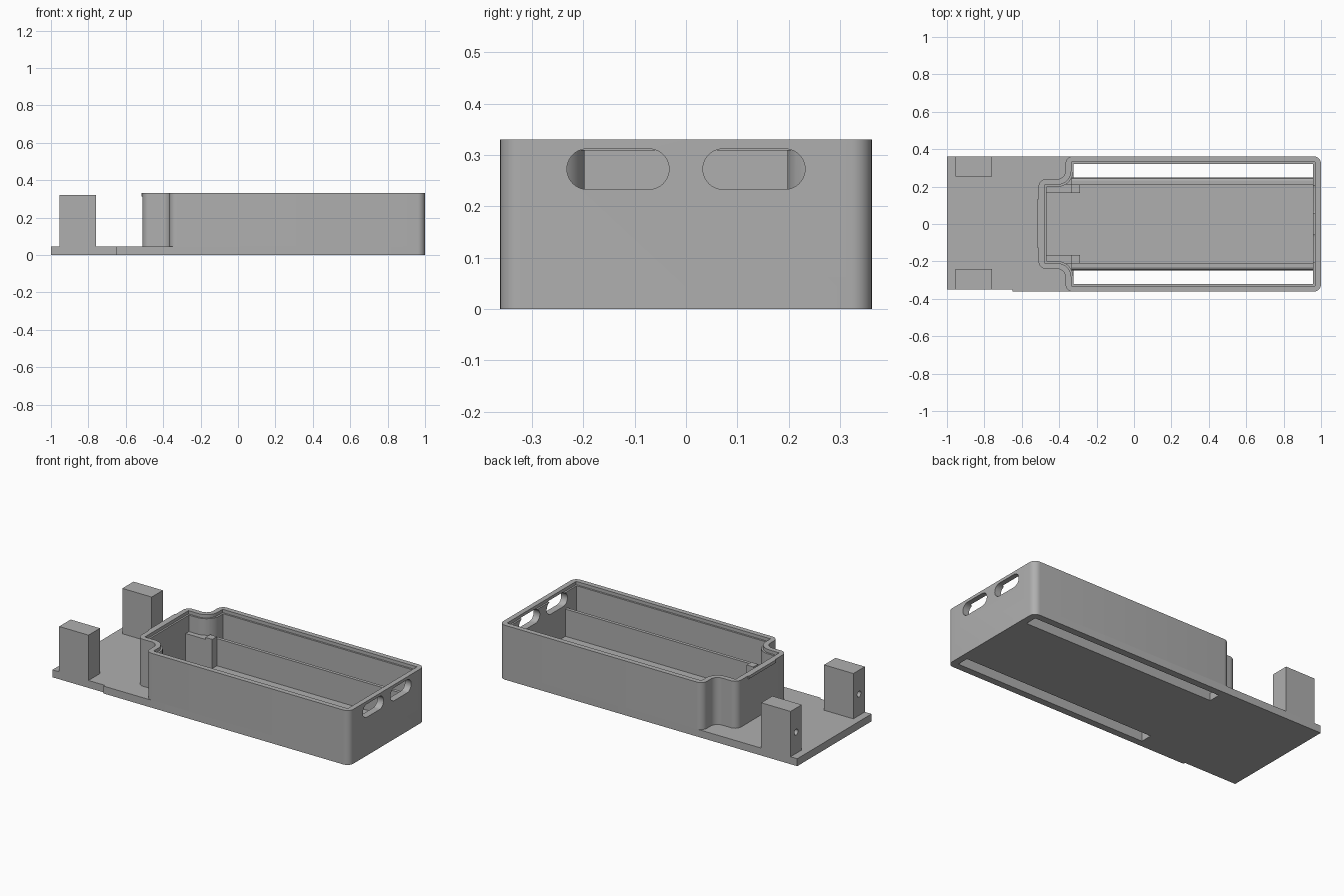
import bpy, bmesh, math
from mathutils import Vector

cube = bpy.data.objects.get("Cube")
if cube:
    bpy.data.objects.remove(cube, do_unlink=True)

grey = bpy.data.materials.new("plain grey")
grey.use_nodes = True
colour = (0.43, 0.43, 0.43, 1)
grey.diffuse_color = colour
grey.node_tree.nodes["Principled BSDF"].inputs["Base Color"].default_value = colour

FLOOR, TOP, W, WALL = 0.045, 0.33, 0.362, 0.042


def rounded(corners, steps=8):
    """Turn (x, y, radius) corners into an outline with filleted corners."""
    pts = []
    for i, (x, y, r) in enumerate(corners):
        p = Vector((x, y))
        if r == 0:
            pts.append(p)
            continue
        a = (Vector(corners[i - 1][:2]) - p).normalized()
        b = (Vector(corners[(i + 1) % len(corners)][:2]) - p).normalized()
        centre = p + (a + b) * r
        for k in range(steps + 1):
            t = k / steps * math.pi / 2
            pts.append(centre - b * r * math.cos(t) - a * r * math.sin(t))
    return pts


def prism(name, pts, lo, hi, axis="z"):
    """Extrude an outline along z, or a (y, z) outline along x."""
    bm = bmesh.new()
    place = (lambda p: (p[0], p[1], lo)) if axis == "z" else (lambda p: (lo, p[0], p[1]))
    face = bm.faces.new([bm.verts.new(place(p)) for p in pts])
    ext = bmesh.ops.extrude_face_region(bm, geom=[face])
    move = (0, 0, hi - lo) if axis == "z" else (hi - lo, 0, 0)
    verts = [g for g in ext["geom"] if isinstance(g, bmesh.types.BMVert)]
    bmesh.ops.translate(bm, verts=verts, vec=move)
    bmesh.ops.recalc_face_normals(bm, faces=bm.faces)
    mesh = bpy.data.meshes.new(name)
    bm.to_mesh(mesh)
    bm.free()
    mesh.materials.append(grey)
    ob = bpy.data.objects.new(name, mesh)
    bpy.context.collection.objects.link(ob)
    return ob


def box(name, x0, x1, y0, y1, z0, z1):
    return prism(name, [(x0, y0), (x1, y0), (x1, y1), (x0, y1)], z0, z1)


def cut(ob, *cutters):
    """Subtract the cutters for good and remove them."""
    bpy.ops.object.select_all(action="DESELECT")
    bpy.context.view_layer.objects.active = ob
    ob.select_set(True)
    for c in cutters:
        mod = ob.modifiers.new("cut", "BOOLEAN")
        mod.operation, mod.solver, mod.object = "DIFFERENCE", "EXACT", c
        bpy.ops.object.modifier_apply(modifier=mod.name)
        bpy.data.objects.remove(c, do_unlink=True)
    bpy.ops.object.shade_smooth_by_angle(angle=math.radians(30))


def case_outline(d, inner):
    """Wide case with a narrower neck at -x, inset by d."""
    r = 0.0 if inner else 0.04
    half = [(1 - d, W - d, r), (-0.366 + d, W - d, r),
            (-0.366 + d, 0.24 - d, 0.045 + d), (-0.51 + d, 0.24 - d, r)]
    return rounded(half + [(x, -y, q) for x, y, q in reversed(half)])


# Base plate with two long floor slots
plate = prism("base_plate", rounded([
    (1, -W, 0.04), (1, W, 0.04), (-1, W, 0), (-1, -0.35, 0),
    (-0.65, -0.35, 0), (-0.65, -W, 0)]), 0, FLOOR)
cut(plate, *[box("slot_cutter", -0.324, 0.958, min(s * 0.248, s * 0.32),
                 max(s * 0.248, s * 0.32), -0.1, 0.1) for s in (-1, 1)])

# Case wall, hollowed, with a rim rebate and two openings in the end
wall = prism("case_wall", case_outline(0, False), FLOOR, TOP)
cutters = [prism("hollow_cutter", case_outline(WALL, True), 0, 0.5),
           prism("rebate_cutter", case_outline(0.031, True), TOP - 0.02, 0.5)]
for s in (-1, 1):
    y0, y1 = sorted((s * 0.033, s * 0.232))
    port = rounded([(y0, 0.233, 0.0394), (y1, 0.233, 0.0394),
                    (y1, 0.312, 0.0394), (y0, 0.312, 0.0394)], 10)
    cutters.append(prism("port_cutter", port, 0.9, 1.1, "x"))
cut(wall, *cutters)

# Thin catch on the outside of the neck
box("neck_catch", -0.516, -0.505, -0.127, 0.133, 0.312, TOP)

# Inner rails and the brackets that hold their ends
for s, side in ((1, "left"), (-1, "right")):
    profile = [(s * y, z) for y, z in (
        (0.212, FLOOR), (0.248, FLOOR), (0.248, 0.19), (0.243, 0.203),
        (0.232, 0.21), (0.212, 0.21))]
    prism(side + "_rail", profile, -0.335, 0.958, "x")
    y0, y1 = sorted((s * 0.167, s * 0.212))
    box(side + "_neck_bracket", -0.468, -0.335, y0, y1, FLOOR, 0.21)
    box(side + "_bracket_post", -0.335, -0.29, y0, y1, FLOOR, 0.222)

# Two mounting blocks with a screw hole facing the plate end
for side, y0, y1 in (("left", 0.255, W), ("right", -0.35, -0.24)):
    block = box(side + "_mounting_block", -0.955, -0.758, y0, y1, FLOOR, 0.32)
    yc = (y0 + y1) / 2
    ring = [(yc + 0.018 * math.cos(k * math.pi / 10),
             0.175 + 0.018 * math.sin(k * math.pi / 10)) for k in range(20)]
    cut(block, prism("screw_cutter", ring, -1.05, -0.83, "x"))
